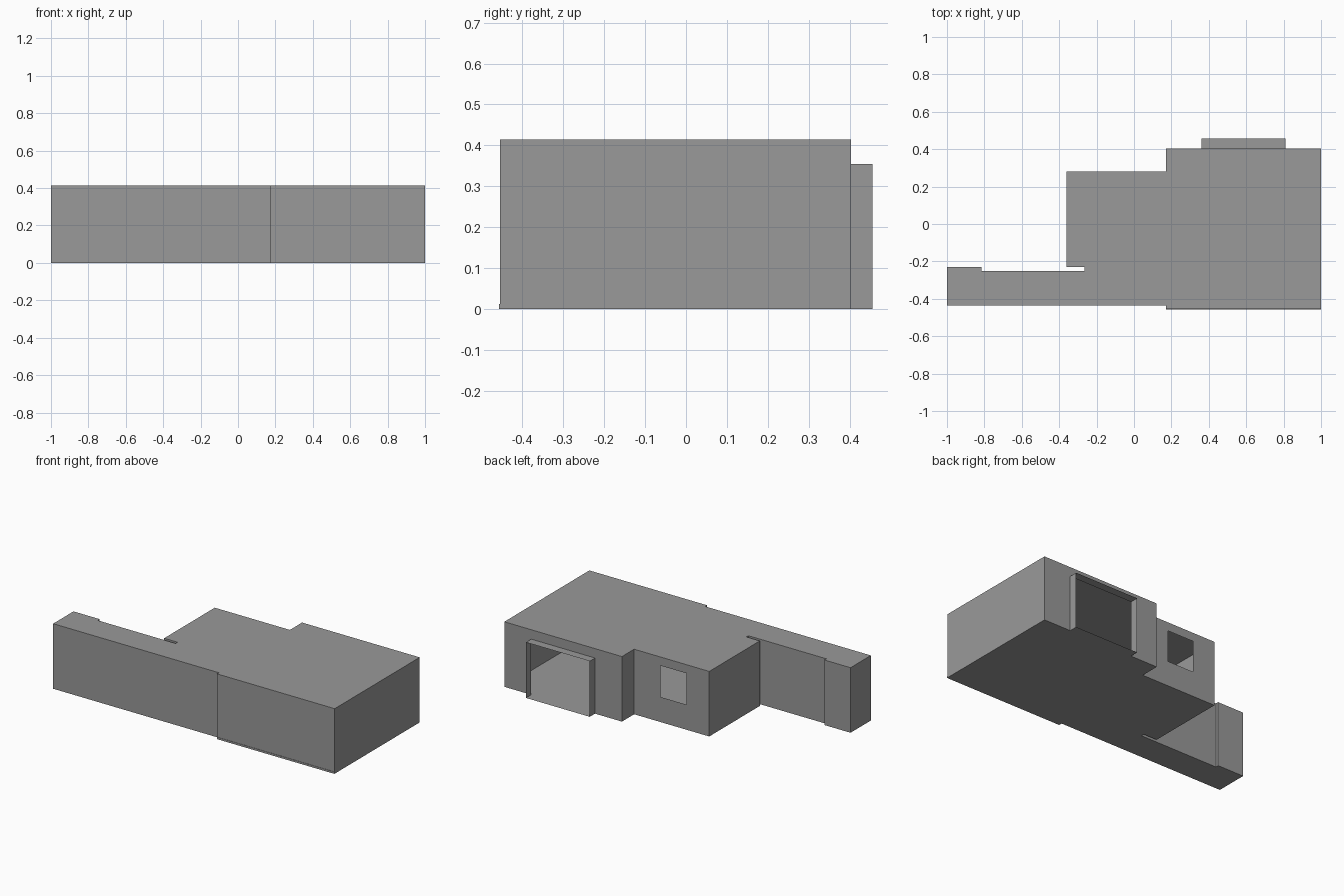
import bpy, bmesh

cube = bpy.data.objects.get("Cube")
if cube:
    bpy.data.objects.remove(cube, do_unlink=True)

grey = bpy.data.materials.new("plain_grey")
grey.use_nodes = True
colour = (0.32, 0.32, 0.32, 1)
grey.diffuse_color = colour
grey.node_tree.nodes["Principled BSDF"].inputs["Base Color"].default_value = colour

HEIGHT = 0.415
BACK = 0.403          # back wall of the large block
PORCH = 0.456         # outer edge of the doorway surround
DOOR = (0.36, 0.81, 0.0, 0.355)       # x0, x1, z0, z1
WINDOW = (-0.2, -0.015, 0.16, 0.36)

# Plan outline, anticlockwise from the front right corner of the wing
OUTLINE = [(-1, -0.435), (0.17, -0.435), (0.17, -0.454), (1, -0.454),
           (1, BACK), (0.17, BACK), (0.17, 0.28), (-0.36, 0.28),
           (-0.36, -0.23), (-0.265, -0.23), (-0.265, -0.25),
           (-0.815, -0.25), (-0.815, -0.23), (-1, -0.23)]
OPENINGS = {4: DOOR, 6: WINDOW}       # wall index -> opening


def face(bm, points):
    return bm.faces.new([bm.verts.new(p) for p in points])


def finish(name, bm):
    bmesh.ops.remove_doubles(bm, verts=bm.verts, dist=0.0001)
    mesh = bpy.data.meshes.new(name)
    bm.to_mesh(mesh)
    bm.free()
    mesh.materials.append(grey)
    obj = bpy.data.objects.new(name, mesh)
    bpy.context.collection.objects.link(obj)
    return obj


def wall(bm, a, b, z0=0.0, z1=HEIGHT):
    """Upright panel whose outside is right of the direction a to b."""
    if z1 - z0 > 0.0001:
        face(bm, [(*a, z0), (*b, z0), (*b, z1), (*a, z1)])


# Thin outer walls, with the doorway and window left open
bm = bmesh.new()
for i, a in enumerate(OUTLINE):
    b = OUTLINE[(i + 1) % len(OUTLINE)]
    if i in OPENINGS:
        x0, x1, z0, z1 = OPENINGS[i]
        y = a[1]
        wall(bm, a, (x1, y))
        wall(bm, (x1, y), (x0, y), 0, z0)
        wall(bm, (x1, y), (x0, y), z1, HEIGHT)
        wall(bm, (x0, y), b)
    else:
        wall(bm, a, b)
finish("outer_walls", bm)

# Floor and flat roof
for name, z in (("floor", 0), ("flat_roof", HEIGHT)):
    bm = bmesh.new()
    points = [(x, y, z) for x, y in OUTLINE]
    face(bm, points if z else points[::-1])
    finish(name, bm)

# Open doorway surround standing out from the back wall
bm = bmesh.new()
x0, x1, z0, z1 = DOOR
wall(bm, (x1, BACK), (x1, PORCH), z0, z1)
wall(bm, (x0, PORCH), (x0, BACK), z0, z1)
face(bm, [(x0, BACK, z1), (x1, BACK, z1), (x1, PORCH, z1), (x0, PORCH, z1)])
face(bm, [(x0, PORCH, z0), (x1, PORCH, z0), (x1, BACK, z0), (x0, BACK, z0)])
finish("doorway_surround", bm)

# Narrow sill along the foot of the front wall
bm = bmesh.new()
bmesh.ops.create_cube(bm, size=1)
for v in bm.verts:
    v.co = (0.585 + v.co.x * 0.83, -0.455 + v.co.y * 0.003, 0.006 + v.co.z * 0.012)
finish("front_sill", bm)
